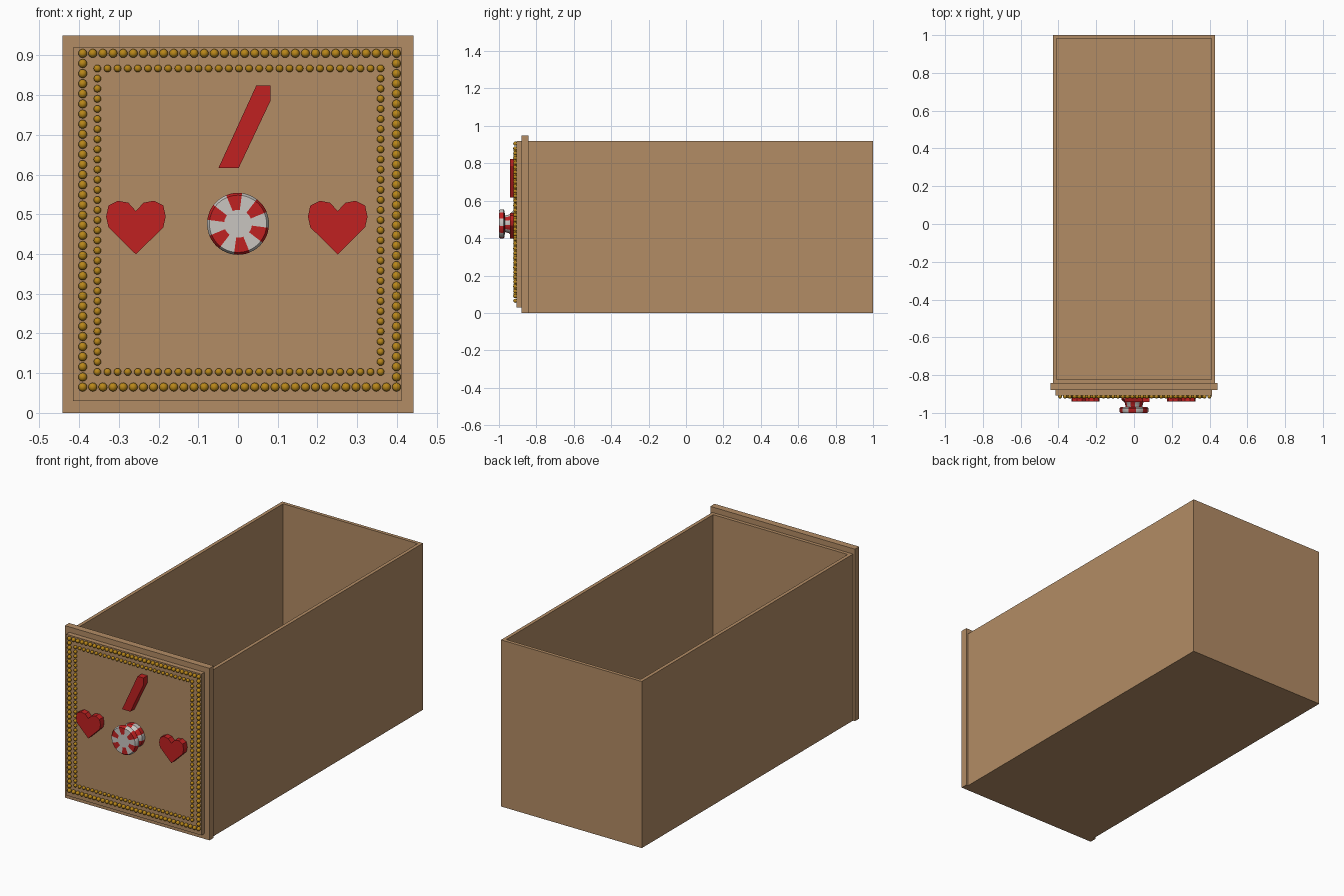
import bpy, bmesh, math
from mathutils import Matrix, Vector

cube = bpy.data.objects.get("Cube")
if cube:
    bpy.data.objects.remove(cube, do_unlink=True)


def material(name, rgb):
    m = bpy.data.materials.new(name)
    m.use_nodes = True
    color = (*rgb, 1)
    m.diffuse_color = color
    m.node_tree.nodes["Principled BSDF"].inputs["Base Color"].default_value = color
    return m


WOOD = material("tan wood", (0.45, 0.263, 0.13))
RED = material("red", (0.53, 0.015, 0.015))
WHITE = material("white", (0.58, 0.56, 0.53))
GOLD = material("dark gold", (0.48, 0.24, 0.01))


def finish(name, bm, *mats):
    bmesh.ops.recalc_face_normals(bm, faces=bm.faces)
    mesh = bpy.data.meshes.new(name)
    bm.to_mesh(mesh)
    bm.free()
    for m in mats:
        mesh.materials.append(m)
    ob = bpy.data.objects.new(name, mesh)
    bpy.context.collection.objects.link(ob)
    return ob


def smooth(ob):
    bpy.ops.object.select_all(action="DESELECT")
    ob.select_set(True)
    bpy.context.view_layer.objects.active = ob
    bpy.ops.object.shade_smooth_by_angle(angle=math.radians(40))


def new_box(lo, hi):
    bm = bmesh.new()
    lo, hi = Vector(lo), Vector(hi)
    mat = Matrix.Translation((lo + hi) / 2) @ Matrix.Diagonal((*(hi - lo), 1))
    bmesh.ops.create_cube(bm, size=1, matrix=mat)
    return bm


def plate(name, points, x, z, back, front, mat):
    """Extrude an x-z outline towards the front."""
    bm = bmesh.new()
    face = bm.faces.new([bm.verts.new((x + px, back, z + pz)) for px, pz in points])
    ext = bmesh.ops.extrude_face_region(bm, geom=[face])["geom"]
    bmesh.ops.translate(bm, vec=(0, front - back, 0),
                        verts=[v for v in ext if isinstance(v, bmesh.types.BMVert)])
    return finish(name, bm, mat)


# Open drawer box: inset the top, then sink it to the floor
bm = new_box((-0.43, -0.843, 0), (0.43, 1, 0.92))
top = max(bm.faces, key=lambda f: f.calc_center_median().z)
bmesh.ops.inset_region(bm, faces=[top], thickness=0.027)
ext = bmesh.ops.extrude_discrete_faces(bm, faces=[top])["faces"]
bmesh.ops.translate(bm, verts=ext[0].verts, vec=(0, 0, -0.89))
finish("drawer_box", bm, WOOD)

# Stepped front boards
finish("front_board", new_box((-0.442, -0.88, 0), (0.442, -0.843, 0.95)), WOOD)
finish("raised_panel", new_box((-0.415, -0.907, 0.03), (0.412, -0.88, 0.92)), WOOD)


# Bead borders
def bead_border(name, x0, x1, z0, z1, nx, nz, radius):
    spots = []
    for i in range(nx):
        t = i / nx
        spots += [(x0 + (x1 - x0) * t, z0), (x1 - (x1 - x0) * t, z1)]
    for i in range(nz):
        t = i / nz
        spots += [(x1, z0 + (z1 - z0) * t), (x0, z1 - (z1 - z0) * t)]
    bm = bmesh.new()
    for x, z in spots:
        bmesh.ops.create_uvsphere(bm, u_segments=12, v_segments=8, radius=radius,
                                  matrix=Matrix.Translation((x, -0.913, z)))
    smooth(finish(name, bm, GOLD))


bead_border("outer_beads", -0.391, 0.399, 0.065, 0.905, 31, 33, 0.011)
bead_border("inner_beads", -0.354, 0.359, 0.103, 0.867, 28, 30, 0.0093)

# Plain slanted ornament above the knob
plate("slanted_ornament", [(-0.049, 0), (0.002, 0), (0.082, 0.169), (0.082, 0.207), (0.046, 0.207)],
      0, 0.617, -0.905, -0.942, RED)

# Hearts, mirrored from a half outline
half = [(0.069, 0.068), (0.075, 0.095), (0.069, 0.123), (0.045, 0.135), (0.019, 0.13)]
heart = [(0, 0)] + half + [(0, 0.109)] + [(-x, z) for x, z in reversed(half)]
for side, x in (("right", -0.257), ("left", 0.251)):
    plate(side + "_heart", heart, x, 0.399, -0.905, -0.94, RED)

# Striped round knob, lathed about the y axis
profile = [(0.066, -0.905), (0.066, -0.93), (0.05, -0.945), (0.044, -0.968), (0.07, -0.97),
           (0.078, -0.976), (0.078, -0.992), (0.072, -1), (0.035, -1), (0, -1)]
bm = bmesh.new()
verts = [bm.verts.new((r, y, 0)) for r, y in profile]
edges = [bm.edges.new(pair) for pair in zip(verts, verts[1:])]
bmesh.ops.spin(bm, geom=verts + edges, cent=(0, 0, 0), axis=(0, 1, 0),
               angle=math.tau, steps=48)
bmesh.ops.remove_doubles(bm, verts=bm.verts, dist=0.0005)
for f in bm.faces:
    c = f.calc_center_median()
    wedge = math.cos(6 * (math.atan2(c.z, c.x) - math.radians(95))) > 0
    f.material_index = 0 if wedge and math.hypot(c.x, c.z) > 0.035 else 1
bmesh.ops.translate(bm, verts=bm.verts, vec=(0, 0, 0.476))
smooth(finish("striped_knob", bm, RED, WHITE))
